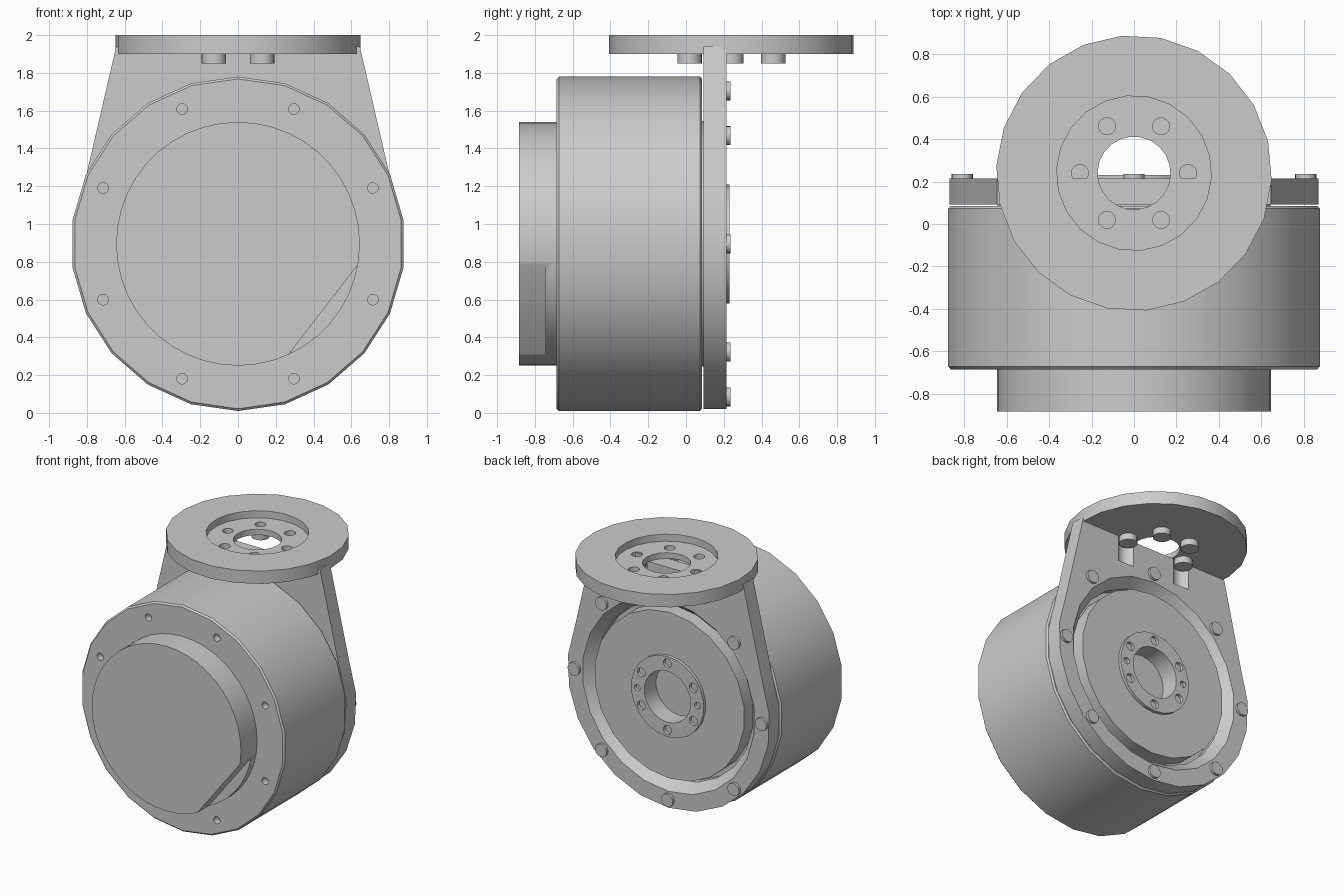
import bpy, bmesh
from math import sin, cos, pi, radians
from mathutils import Matrix

if "Cube" in bpy.data.objects:
    bpy.data.objects.remove(bpy.data.objects["Cube"], do_unlink=True)

grey = bpy.data.materials.new("satin grey")
grey.use_nodes = True
colour = (0.6, 0.6, 0.6, 1)
grey.diffuse_color = colour
grey.node_tree.nodes["Principled BSDF"].inputs["Base Color"].default_value = colour

AXIS_Z = 0.895                       # height of the drum axis
FLANGE_Y = 0.24                      # centre of the top flange
DRUM = Matrix.Translation((0, 0, AXIS_Z)) @ Matrix.Rotation(-pi / 2, 4, 'X')
FLANGE = Matrix.Translation((0, FLANGE_Y, 0))


def finish(name, bm, frame):
    bm.transform(frame)
    bmesh.ops.recalc_face_normals(bm, faces=bm.faces)
    mesh = bpy.data.meshes.new(name)
    bm.to_mesh(mesh)
    bm.free()
    mesh.materials.append(grey)
    obj = bpy.data.objects.new(name, mesh)
    bpy.context.collection.objects.link(obj)
    return obj


def add_turned(bm, profile, sides, phase=90, centre=(0, 0), closed=False):
    """Revolve (radius, height) points; closed profiles make rings."""
    angles = [radians(phase) + 2 * pi * i / sides for i in range(sides)]
    rings = [[bm.verts.new((centre[0] + r * cos(a), centre[1] + r * sin(a), h))
              for a in angles] for r, h in profile]
    pairs = list(zip(rings, rings[1:]))
    if closed:
        pairs.append((rings[-1], rings[0]))
    else:
        bm.faces.new(rings[0])
        bm.faces.new(rings[-1])
    for low, high in pairs:
        for i in range(sides):
            j = (i + 1) % sides
            bm.faces.new((low[i], low[j], high[j], high[i]))


def turned(name, frame, profile, sides=22, phase=90, centres=((0, 0),), closed=False):
    bm = bmesh.new()
    for c in centres:
        add_turned(bm, profile, sides, phase, c, closed)
    return finish(name, bm, frame)


def prism(name, frame, outline, low, high):
    bm = bmesh.new()
    face = bm.faces.new([bm.verts.new((x, y, low)) for x, y in outline])
    side = bmesh.ops.extrude_face_region(bm, geom=[face])["geom"]
    bmesh.ops.translate(bm, vec=(0, 0, high - low),
                        verts=[v for v in side if isinstance(v, bmesh.types.BMVert)])
    return finish(name, bm, frame)


def circle(radius, count, start=0):
    return [(radius * cos(radians(start) + 2 * pi * i / count),
             radius * sin(radians(start) + 2 * pi * i / count)) for i in range(count)]


def cut(target, cutter):
    cutter.hide_render = True
    mod = target.modifiers.new("cut", 'BOOLEAN')
    mod.object = cutter
    mod.solver = 'EXACT'
    bpy.context.view_layer.objects.active = target
    bpy.ops.object.modifier_apply(modifier=mod.name)
    bpy.data.objects.remove(cutter, do_unlink=True)


parts = []

# Main drum with chamfered rims and screw holes in the front face
drum = turned("drum", DRUM, [(0.873, -0.685), (0.885, -0.673), (0.885, 0.073), (0.873, 0.085)])
cut(drum, turned("screw_hole_cutter", DRUM, [(0.028, -0.8), (0.028, -0.63)], 16,
                 centres=circle(0.773, 8, 22.5)))
parts.append(drum)

# Front cap with a slanted flat cut into its lower left
cap = turned("front_cap", DRUM, [(0.645, -0.885), (0.645, -0.68)], 44)
cut(cap, prism("flat_cutter", DRUM,
               [(0.72, 0.0), (0.18, 0.7), (0.7, 0.9), (1.0, 0.3)], -1, -0.745))
parts.append(cap)

# Upright bracket plate: round below, tapering to the flange above
arc = [(0.875 * cos(radians(a)), 0.875 * sin(radians(a)))
       for a in [-22 + 224 * i / 14 for i in range(15)]]
top = AXIS_Z - 1.94
plate = prism("bracket_plate", DRUM, arc + [(-0.645, top), (0.645, top)], 0.092, 0.215)
cut(plate, turned("opening_cutter", DRUM, [(0.68, 0), (0.68, 0.14), (0.76, 0.23)], 22))
cut(plate, turned("bolt_groove_cutter", FLANGE, [(0.075, 1.7), (0.075, 1.9)], 24,
                  centres=[(-0.255, 0), (0.255, 0)]))
cut(plate, turned("centre_clearance_cutter", FLANGE, [(0.172, 1.9), (0.172, 2.1)], 32))
parts.append(plate)

# Top flange with a shallow round recess, a centre hole and bolt holes
flange = turned("top_flange", FLANGE,
                [(0.65, 1.9), (0.65, 2), (0.365, 2), (0.365, 1.945), (0.172, 1.945), (0.172, 1.9)],
                22, -3, closed=True)
bolt_circle = circle(0.255, 6)
cut(flange, turned("bolt_hole_cutter", FLANGE, [(0.04, 1.85), (0.04, 2.1)], 20,
                   centres=bolt_circle))
parts.append(flange)
parts.append(turned("flange_bolts", FLANGE, [(0.065, 1.85), (0.065, 1.902)], 20,
                    centres=bolt_circle))

# Bolts around the rear rim of the plate
parts.append(turned("rim_bolts", DRUM, [(0.05, 0.2), (0.05, 0.235)], 20,
                    centres=circle(0.81, 8)))

# Rear output disc and its drilled hub
parts.append(turned("output_disc", DRUM, [(0.65, 0.08), (0.65, 0.205), (0.2, 0.205),
                                          (0.2, 0.08)], closed=True))
hub = turned("output_hub", DRUM, [(0.315, 0.1), (0.315, 0.23), (0.2, 0.23), (0.2, 0.1)],
             closed=True)
cut(hub, turned("hub_hole_cutter", DRUM, [(0.035, 0.14), (0.035, 0.3)], 16,
                centres=circle(0.26, 6, 90)))
cut(hub, turned("pin_hole_cutter", DRUM, [(0.025, 0.14), (0.025, 0.3)], 16,
                centres=circle(0.26, 2)))
parts.append(hub)

# Smooth the round walls and keep the rims sharp
bpy.ops.object.select_all(action='DESELECT')
for obj in parts:
    obj.select_set(True)
bpy.context.view_layer.objects.active = parts[0]
bpy.ops.object.shade_smooth_by_angle(angle=radians(30))
